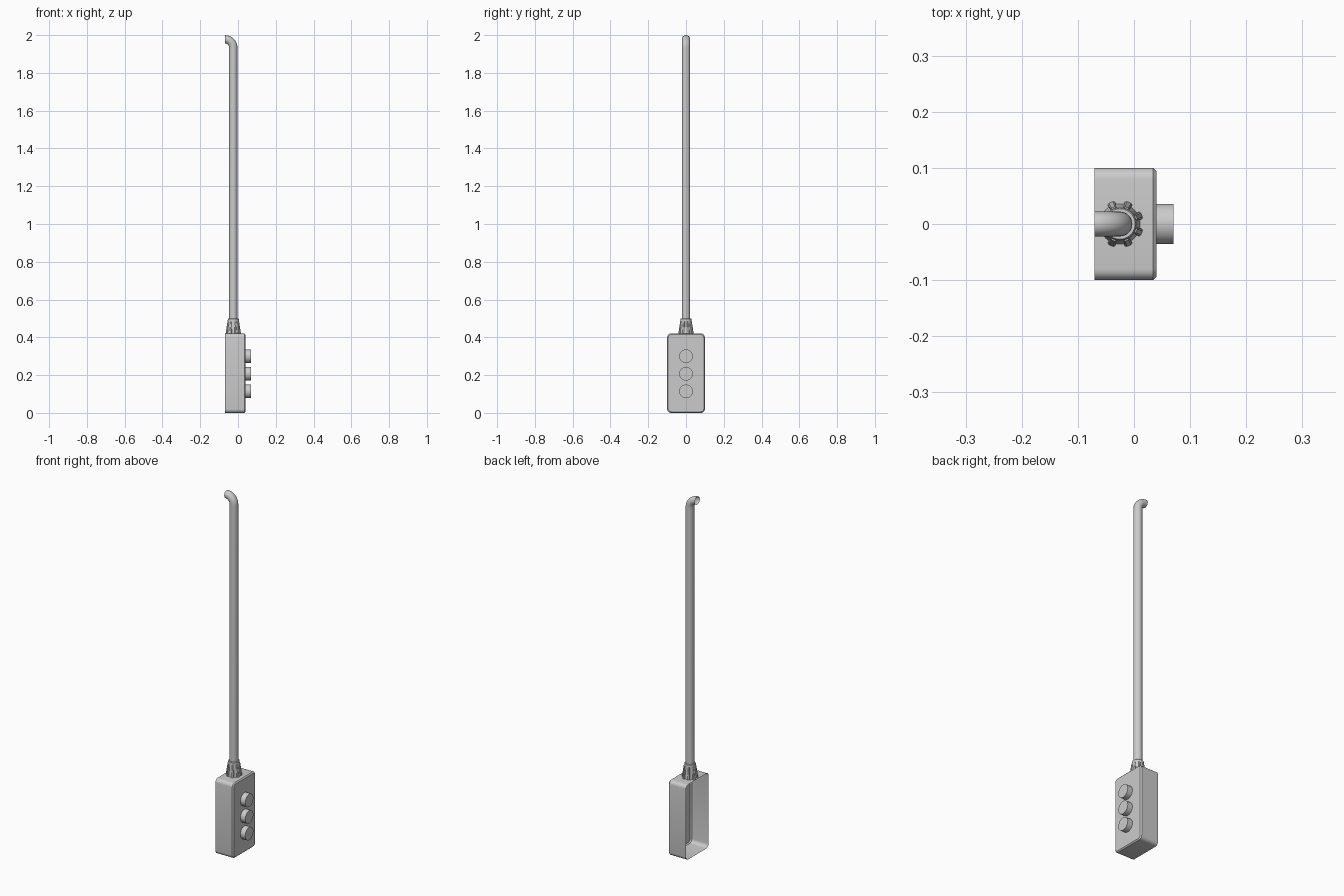
import bpy, bmesh
from math import sin, cos, pi, radians
from mathutils import Vector

if "Cube" in bpy.data.objects:
    bpy.data.objects.remove(bpy.data.objects["Cube"])

CX = -0.025          # axis of the cable and gland
R = 0.022            # cable radius


def loft(name, rings, cap_start=False, cap_end=False, angle=30):
    """Skin a list of equal-length point rings."""
    bm = bmesh.new()
    loops = [[bm.verts.new(p) for p in ring] for ring in rings]
    n = len(loops[0])
    for a, b in zip(loops, loops[1:]):
        for i in range(n):
            j = (i + 1) % n
            bm.faces.new((a[i], a[j], b[j], b[i]))
    if cap_start:
        bm.faces.new(loops[0][::-1])
    if cap_end:
        bm.faces.new(loops[-1])
    me = bpy.data.meshes.new(name)
    bm.to_mesh(me)
    bm.free()
    ob = bpy.data.objects.new(name, me)
    bpy.context.collection.objects.link(ob)
    bpy.ops.object.select_all(action='DESELECT')
    ob.select_set(True)
    bpy.context.view_layer.objects.active = ob
    bpy.ops.object.shade_smooth_by_angle(angle=radians(angle))
    return ob


def rounded_rect(x, hy, hz, r, cz, steps=5):
    """Rounded rectangle in the YZ plane."""
    pts = []
    for k, (sy, sz) in enumerate(((1, 1), (-1, 1), (-1, -1), (1, -1))):
        for s in range(steps + 1):
            a = (k + s / steps) * pi / 2
            pts.append(Vector((x, sy * (hy - r) + r * cos(a),
                               cz + sz * (hz - r) + r * sin(a))))
    return pts


def circle(c, u, v, r, n=32):
    return [Vector(c) + r * (cos(2 * pi * i / n) * Vector(u) + sin(2 * pi * i / n) * Vector(v))
            for i in range(n)]


X, Y, Z = (1, 0, 0), (0, 1, 0), (0, 0, 1)

# control box: thin shell, open at the back
loft("control_box", [rounded_rect(-0.07, 0.1, 0.21, 0.02, 0.21),
                     rounded_rect(0.034, 0.1, 0.21, 0.02, 0.21),
                     rounded_rect(0.04, 0.094, 0.204, 0.014, 0.21)], cap_end=True)

# three push buttons
for i, z in enumerate((0.114, 0.207, 0.30)):
    loft(f"button_{i + 1}", [circle((x, 0, z), Y, Z, 0.036) for x in (0.04, 0.07)],
         cap_end=True)

# cable gland body
loft("cable_gland", [circle((CX, 0, z), X, Y, r) for r, z in
                     ((0.036, 0.419), (0.030, 0.475), (0.029, 0.498), (0.027, 0.50), (R, 0.50))])

# tapered grip ribs around the gland
for i in range(8):
    a = radians(22.5 + 45 * i)
    u, t = Vector((cos(a), sin(a), 0)), Vector((-sin(a), cos(a), 0))
    rings = []
    for z, outer, inner, w in ((0.419, 0.042, 0.03, 0.007), (0.485, 0.032, 0.025, 0.005)):
        c = Vector((CX, 0, z))
        rings.append([c + u * inner - t * w, c + u * (outer - 0.002) - t * w,
                      c + u * outer - t * w * 0.6, c + u * outer + t * w * 0.6,
                      c + u * (outer - 0.002) + t * w, c + u * inner + t * w])
    loft(f"gland_rib_{i + 1}", rings, cap_end=True)

# cable: straight run, then a quarter bend towards the back, open end
B = 0.045
rings = [circle((CX, 0, 0.495), X, Y, R)]
for s in range(13):
    a = s / 12 * pi / 2
    c = (CX - B + B * cos(a), 0, 1.978 - B + B * sin(a))
    rings.append(circle(c, (cos(a), 0, sin(a)), Y, R))
loft("cable", rings)
